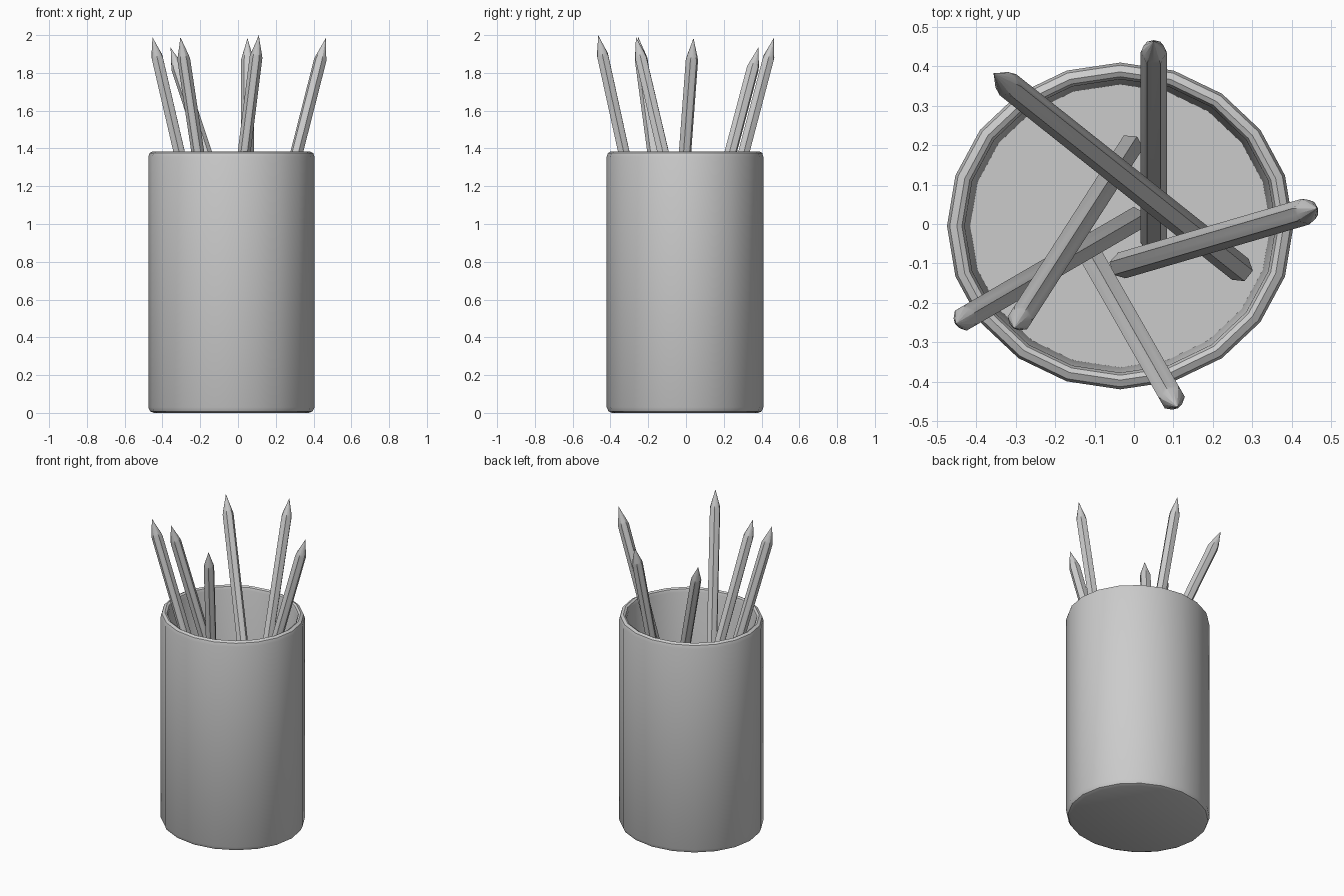
import bpy, bmesh, math
from mathutils import Vector, Matrix

if "Cube" in bpy.data.objects:
    bpy.data.objects.remove(bpy.data.objects["Cube"])


def finish(bm, name, angle):
    bmesh.ops.recalc_face_normals(bm, faces=bm.faces)
    me = bpy.data.meshes.new(name)
    bm.to_mesh(me)
    bm.free()
    ob = bpy.data.objects.new(name, me)
    bpy.context.collection.objects.link(ob)
    bpy.ops.object.select_all(action='DESELECT')
    bpy.context.view_layer.objects.active = ob
    ob.select_set(True)
    bpy.ops.object.shade_smooth_by_angle(angle=math.radians(angle))
    return ob


def skin(bm, rings):
    # quads between consecutive closed rings of equal length
    for a, b in zip(rings, rings[1:]):
        n = len(a)
        for i in range(n):
            j = (i + 1) % n
            bm.faces.new((a[i], a[j], b[j], b[i]))


def make_cup():
    # outer wall, rounded rim, slightly tapered inner wall
    profile = [(0.41, 0.0), (0.43, 0.008), (0.44, 0.03), (0.44, 1.355),
               (0.433, 1.376), (0.415, 1.385), (0.402, 1.378),
               (0.395, 1.36), (0.381, 0.03)]
    bm = bmesh.new()
    rings = []
    for r, z in profile:
        rings.append([bm.verts.new((-0.035 + r * math.cos(math.tau * i / 20),
                                    -0.005 + 0.943 * r * math.sin(math.tau * i / 20), z))
                      for i in range(20)])
    skin(bm, rings)
    bm.faces.new(rings[0])
    bm.faces.new(rings[-1])
    finish(bm, "cup", 40)


def make_pencil(name, tip, foot, roll):
    tip, foot = Vector(tip), Vector(foot)
    length = (tip - foot).length
    R = 0.034
    bm = bmesh.new()

    def ring(z, corner, flat, drop=0.0):
        # even points are hexagon corners, odd points are flat centres
        return [bm.verts.new(((flat if i % 2 else corner) * math.cos(math.tau * i / 12),
                              (flat if i % 2 else corner) * math.sin(math.tau * i / 12),
                              z - (0 if i % 2 else drop))) for i in range(12)]

    flat = R * math.cos(math.pi / 6)
    base = ring(0, R, flat)
    # scalloped sharpening line, then the cone and the lead
    rings = [base, ring(length - 0.105, R, flat, 0.016),
             ring(length - 0.098, 0.028, 0.028),
             ring(length - 0.04, 0.011, 0.011)]
    skin(bm, rings)
    bm.faces.new(base)
    point = bm.verts.new((0, 0, length))
    last = rings[-1]
    for i in range(12):
        bm.faces.new((last[i], last[(i + 1) % 12], point))
    ob = finish(bm, name, 28)
    turn = (tip - foot).to_track_quat('Z', 'Y').to_matrix().to_4x4()
    ob.matrix_world = (Matrix.Translation(foot) @ turn
                       @ Matrix.Rotation(math.radians(roll), 4, 'Z'))


make_cup()

# tip, foot, roll
pencils = [
    ((0.05, 0.465, 1.985), (0.05, -0.045, 0.04), 0),
    ((0.465, 0.04, 1.985), (-0.03, -0.105, 0.04), 0),
    ((-0.357, 0.383, 1.935), (0.27, -0.115, 0.05), 0),
    ((-0.453, -0.253, 1.99), (0.0, 0.01, 0.04), 30),
    ((-0.305, -0.265, 1.99), (-0.01, 0.195, 0.04), 30),
    ((0.11, -0.465, 2.0), (-0.135, -0.035, 0.04), 30),
]
for k, (tip, foot, roll) in enumerate(pencils):
    make_pencil(f"pencil_{k + 1}", tip, foot, roll)
